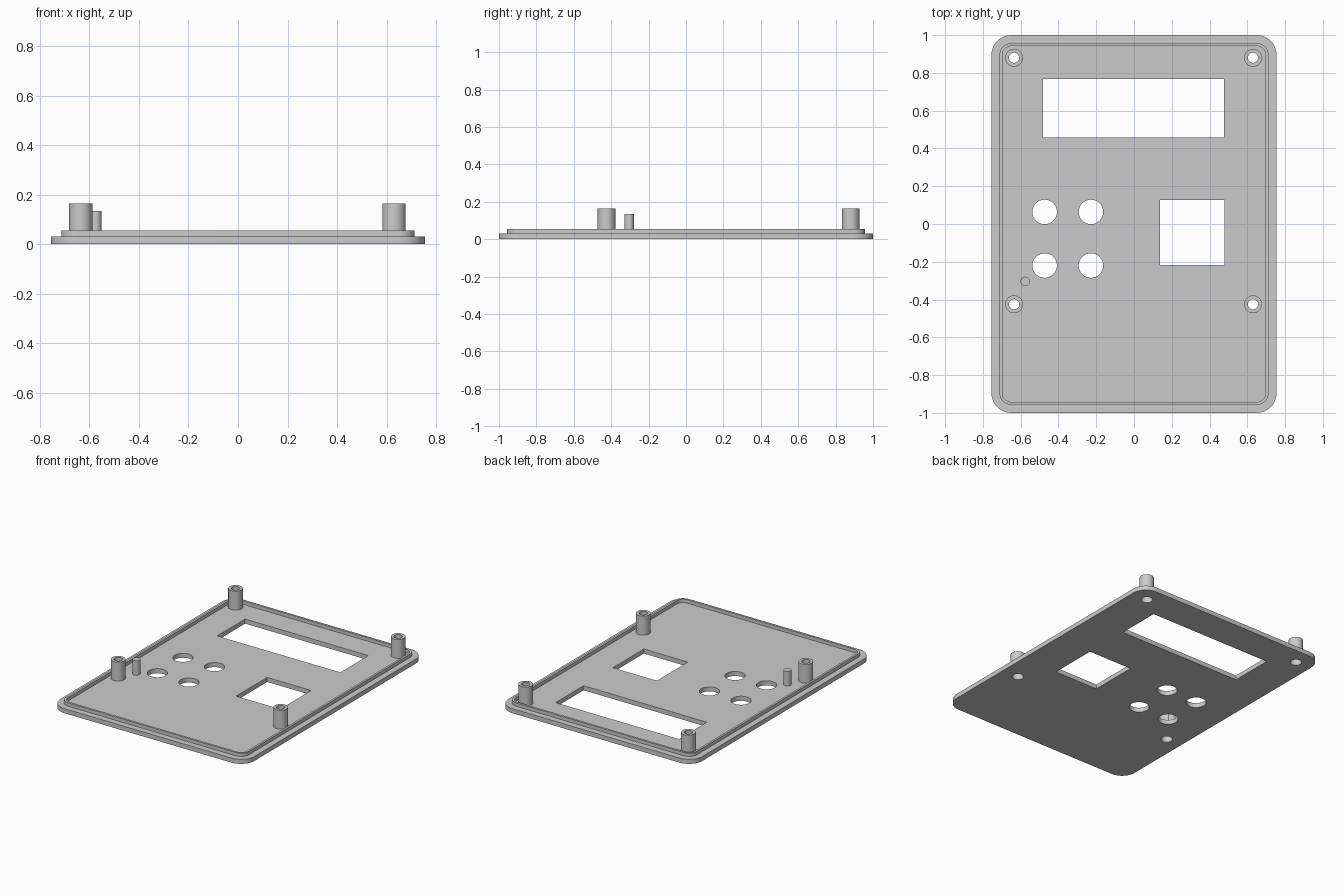
import bpy, bmesh, math

cube = bpy.data.objects.get("Cube")
if cube:
    bpy.data.objects.remove(cube, do_unlink=True)

grey = bpy.data.materials.new("light grey plastic")
grey.use_nodes = True
GREY = (0.6, 0.6, 0.6, 1)
grey.diffuse_color = GREY
grey.node_tree.nodes["Principled BSDF"].inputs["Base Color"].default_value = GREY

PLATE_TOP, LIP_TOP, SEAT, POST_TOP = 0.032, 0.056, 0.11, 0.165
POST_R, BORE_R, HEAD_R = 0.047, 0.027, 0.037


def circle(x, y, r, n=32):
    return [(x + r * math.cos(i * math.tau / n), y + r * math.sin(i * math.tau / n))
            for i in range(n)]


def rectangle(x0, x1, y0, y1):
    return [(x0, y0), (x1, y0), (x1, y1), (x0, y1)]


def rounded(hx, hy, r, n=10):
    """Centred rectangle with rounded corners."""
    pts = []
    for k, (sx, sy) in enumerate([(1, 1), (-1, 1), (-1, -1), (1, -1)]):
        for i in range(n + 1):
            a = (k + i / n) * math.pi / 2
            pts.append((sx * (hx - r) + r * math.cos(a), sy * (hy - r) + r * math.sin(a)))
    return pts


def finish(obj):
    bm = bmesh.new()
    bm.from_mesh(obj.data)
    bmesh.ops.remove_doubles(bm, verts=bm.verts, dist=1e-5)
    bmesh.ops.recalc_face_normals(bm, faces=bm.faces)
    bm.to_mesh(obj.data)
    bm.free()
    obj.data.materials.clear()
    obj.data.materials.append(grey)
    bpy.ops.object.select_all(action="DESELECT")
    obj.select_set(True)
    bpy.context.view_layer.objects.active = obj
    bpy.ops.object.shade_smooth_by_angle(angle=math.radians(30))


def slab(name, outlines, z0, z1):
    """Extrude the first outline, with the others as openings."""
    curve = bpy.data.curves.new(name, "CURVE")
    curve.dimensions = "2D"
    curve.fill_mode = "BOTH"
    curve.extrude = (z1 - z0) / 2
    for pts in outlines:
        spline = curve.splines.new("POLY")
        spline.points.add(len(pts) - 1)
        for p, (x, y) in zip(spline.points, pts):
            p.co = (x, y, 0, 1)
        spline.use_cyclic_u = True
    obj = bpy.data.objects.new(name, curve)
    bpy.context.collection.objects.link(obj)
    bpy.ops.object.select_all(action="DESELECT")
    obj.select_set(True)
    bpy.context.view_layer.objects.active = obj
    bpy.ops.object.convert(target="MESH")
    obj = bpy.context.view_layer.objects.active
    for v in obj.data.vertices:
        v.co.z += (z0 + z1) / 2
    finish(obj)


def lathe(name, x, y, profile, n=32):
    """Spin a (radius, z) profile about a vertical axis."""
    bm = bmesh.new()
    verts = [bm.verts.new((r, 0, z)) for r, z in profile]
    edges = [bm.edges.new(pair) for pair in zip(verts, verts[1:])]
    bmesh.ops.spin(bm, geom=verts + edges, cent=(0, 0, 0), axis=(0, 0, 1),
                   angle=math.tau, steps=n, use_merge=True)
    mesh = bpy.data.meshes.new(name)
    bm.to_mesh(mesh)
    bm.free()
    obj = bpy.data.objects.new(name, mesh)
    obj.location = (x, y, 0)
    bpy.context.collection.objects.link(obj)
    finish(obj)


posts = [(x, y) for x in (-0.635, 0.63) for y in (-0.425, 0.88)]
buttons = [(x, y) for x in (-0.473, -0.228) for y in (-0.22, 0.064)]

# Cover plate with display window, square window, button and screw openings
openings = [rectangle(-0.482, 0.477, 0.457, 0.767), rectangle(0.138, 0.48, -0.217, 0.127)]
openings += [circle(x, y, 0.065) for x, y in buttons]
openings += [circle(x, y, HEAD_R) for x, y in posts]
slab("cover_plate", [rounded(0.755, 1.0, 0.105)] + openings, 0, PLATE_TOP)

# Raised locating lip
slab("locating_lip", [rounded(0.712, 0.957, 0.062), rounded(0.697, 0.942, 0.047)],
     PLATE_TOP, LIP_TOP)

# Hollow screw posts, recessed from below for the screw heads
for x, y in posts:
    side = "left" if x > 0 else "right"
    end = "back" if y > 0 else "front"
    lathe(f"screw_post_{end}_{side}", x, y,
          [(HEAD_R, PLATE_TOP), (POST_R, PLATE_TOP), (POST_R, POST_TOP), (BORE_R, POST_TOP),
           (BORE_R, SEAT), (HEAD_R, SEAT), (HEAD_R, PLATE_TOP)])

# Small solid support pin
lathe("support_pin", -0.576, -0.304,
      [(0, PLATE_TOP), (0.025, PLATE_TOP), (0.025, 0.134), (0, 0.134)])
